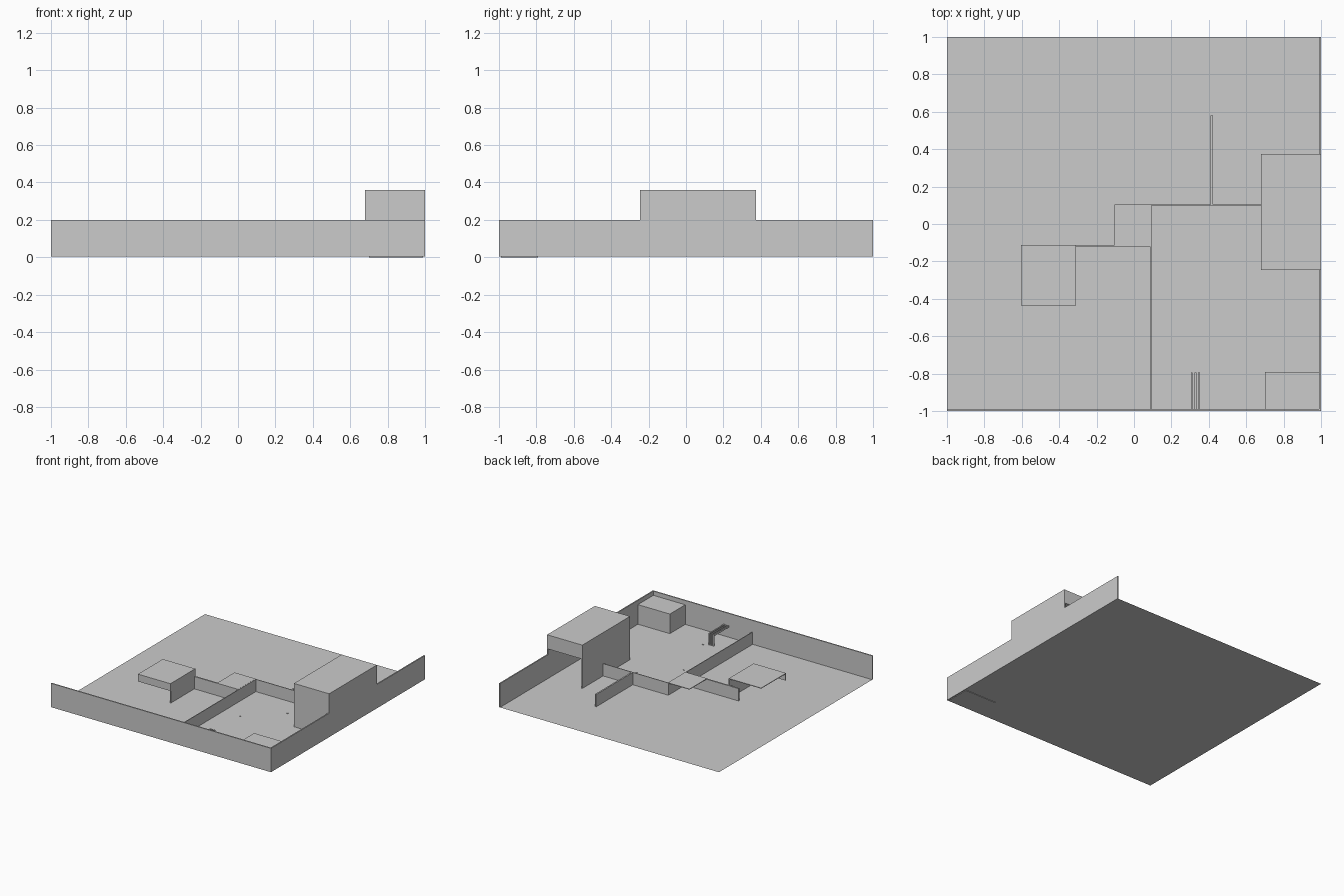
import bpy


def box(name, x0, x1, y0, y1, z0, z1):
    """Axis-aligned box given by its limits."""
    bpy.ops.mesh.primitive_cube_add(size=1)
    o = bpy.context.object
    o.name = name
    o.location = ((x0 + x1) / 2, (y0 + y1) / 2, (z0 + z1) / 2)
    o.scale = (x1 - x0, y1 - y0, z1 - z0)
    bpy.ops.object.transform_apply(location=True, rotation=False, scale=True)
    return o


F = 0.004    # floor level
LOW = 0.105  # partition height
TOP = 0.165  # counter height

# floor sheet
bpy.ops.mesh.primitive_plane_add(size=2, location=(0, 0, F))
bpy.context.object.name = "floor"

# outer walls
box("front_wall", -1, 1, -1, -0.99, F, 0.2)
box("right_wall", 0.99, 1, -0.99, 1, F, 0.2)

# tall alcove, open towards the back beneath its roof slab
box("alcove_roof", 0.68, 1, -0.245, 0.375, 0.245, 0.36)
box("alcove_side_panel", 0.68, 0.686, -0.245, 0.375, F, 0.245)
box("alcove_front_panel", 0.686, 0.99, -0.245, -0.239, F, 0.245)
box("alcove_wall_strip", 0.99, 1, -0.245, 0.375, 0.2, 0.245)

# low partitions
box("partition_long", 0.087, 0.093, -0.99, 0.105, F, LOW)
box("partition_cross", 0.093, 0.68, 0.099, 0.105, F, LOW)
box("partition_back", 0.41, 0.422, 0.105, 0.58, F, LOW)
box("partition_left", -0.4, 0.087, -0.124, -0.112, F, LOW)

# thin shelf in the corner of the partitions
box("corner_shelf", -0.105, 0.087, -0.124, 0.105, LOW - 0.004, LOW + 0.001)

# desk with a front apron and one side panel
box("desk_top", -0.605, -0.31, -0.435, -0.112, TOP - 0.005, TOP)
box("desk_apron", -0.605, -0.31, -0.435, -0.43, LOW, TOP - 0.005)
box("desk_side", -0.316, -0.31, -0.43, -0.112, F, TOP - 0.005)

# corner cabinet
box("corner_cabinet", 0.7, 0.99, -0.99, -0.79, 0, TOP)

# row of bent bars fixed to the front wall
for i in range(3):
    x = 0.304 + i * 0.019
    box(f"bar_arm_{i}", x, x + 0.01, -0.99, -0.795, 0.085, 0.1)
    box(f"bar_leg_{i}", x, x + 0.01, -0.805, -0.795, F, 0.085)

# small floor studs
for i, (x, y) in enumerate([(0.507, -0.083), (0.247, -0.323), (0.897, -0.323), (0.387, -0.773)]):
    box(f"floor_stud_{i}", x - 0.006, x + 0.006, y - 0.003, y + 0.003, F, F + 0.004)
